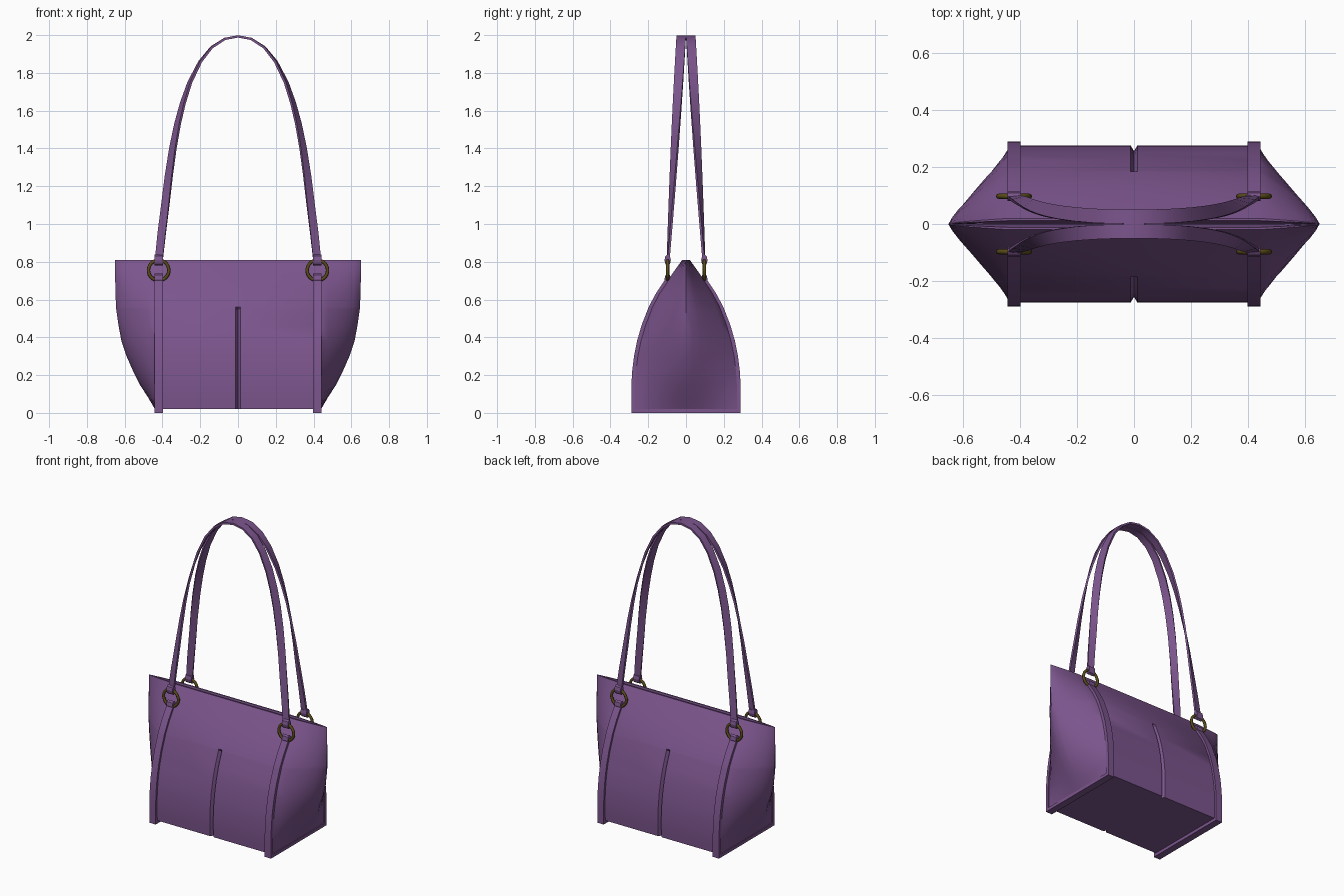
import bpy, bmesh, math
from mathutils import Vector

if "Cube" in bpy.data.objects:
    bpy.data.objects.remove(bpy.data.objects["Cube"], do_unlink=True)


def material(name, colour):
    m = bpy.data.materials.new(name)
    m.use_nodes = True
    m.diffuse_color = colour
    m.node_tree.nodes["Principled BSDF"].inputs["Base Color"].default_value = colour
    return m


PURPLE = material("purple leather", (0.2, 0.09, 0.265, 1))
BRASS = material("dark brass", (0.1, 0.07, 0.01, 1))


def finish(obj, mat, angle=35):
    obj.data.materials.append(mat)
    bpy.ops.object.select_all(action="DESELECT")
    obj.select_set(True)
    bpy.context.view_layer.objects.active = obj
    bpy.ops.object.shade_smooth_by_angle(angle=math.radians(angle))
    return obj


def loft(name, rings, mat):
    """Skin a list of equal closed rings and cap both ends."""
    bm = bmesh.new()
    rows = [[bm.verts.new(p) for p in ring] for ring in rings]
    n = len(rows[0])
    for a, b in zip(rows, rows[1:]):
        for i in range(n):
            j = (i + 1) % n
            bm.faces.new((a[i], a[j], b[j], b[i]))
    bm.faces.new(rows[0])
    bm.faces.new(rows[-1])
    bmesh.ops.recalc_face_normals(bm, faces=bm.faces)
    me = bpy.data.meshes.new(name)
    bm.to_mesh(me)
    bm.free()
    obj = bpy.data.objects.new(name, me)
    bpy.context.collection.objects.link(obj)
    return finish(obj, mat)


def ribbon(name, path, widths, thickness, mat):
    """Sweep a flat strip along a path; widths are half-width vectors."""
    rings = []
    for i, p in enumerate(path):
        before = (p - path[i - 1]).normalized() if i else None
        after = (path[i + 1] - p).normalized() if i + 1 < len(path) else None
        tangent = ((before or after) + (after or before)).normalized()
        w = widths[i] - tangent * widths[i].dot(tangent)
        mitre = 1 / max(0.5, tangent.dot(after or before))
        n = tangent.cross(w).normalized() * thickness / 2 * mitre
        rings.append([p + w + n, p - w + n, p - w - n, p + w - n])
    return loft(name, rings, mat)


# Bag body: height, half depth, and reach of the pointed end
PROFILE = [(0.02, 0.272, 0.44), (0.08, 0.275, 0.475), (0.15, 0.275, 0.52),
           (0.22, 0.271, 0.555), (0.3, 0.261, 0.59), (0.38, 0.245, 0.617),
           (0.46, 0.222, 0.632), (0.55, 0.187, 0.645), (0.56, 0.183, 0.645),
           (0.63, 0.145, 0.649), (0.7, 0.098, 0.65), (0.76, 0.056, 0.65),
           (0.81, 0.02, 0.65)]
CORNER = 0.435


def body_ring(z, depth, reach):
    notch = 0.02 if z <= 0.55 else 0
    front = [(-0.012, depth), (0, depth - notch), (0.012, depth), (CORNER, depth)]
    gusset = []
    for k in (0.85, 0.7, 0.5, 0.3, 0.14):
        gusset.append((CORNER + (reach - CORNER) * (1 - k ** 1.5), depth * k))
    quarter = front[2:] + gusset
    right = quarter + [(reach, 0)] + [(x, -y) for x, y in reversed(quarter)]
    outline = [front[1]] + right + [(0, notch - depth)]
    outline += [(-x, y) for x, y in reversed(right)]
    return [(x, y, z) for x, y in outline]


rings = [body_ring(*row) for row in PROFILE]
# Narrow opening sunk between the lips
rings.append([(x * 0.985, y * 0.6, z) for x, y, z in rings[-1]])
rings.append([(x * 0.97, y * 0.15, z - 0.07) for x, y, z in rings[-1]])
loft("bag_body", rings, PURPLE)

# Vertical straps that run down the front, under the base and up the back
side = [Vector((0, -d - 0.004, z)) for z, d, _ in PROFILE if z < 0.71 and z > 0.05]
side = [Vector((0, -0.279, 0.01))] + side
strap_path = list(reversed(side)) + [Vector((0, -p.y, p.z)) for p in side]

# Carrying handle: half arch from the ring to the crown
ARCH = [(0.42, 0.8), (0.404, 0.95), (0.385, 1.1), (0.367, 1.25), (0.345, 1.4),
        (0.32, 1.53), (0.292, 1.64), (0.255, 1.75), (0.2, 1.86), (0.14, 1.935),
        (0.07, 1.98)]
arch = ARCH + [(0, 1.993)] + [(-x, z) for x, z in reversed(ARCH)]

for label, s in (("right", -1), ("left", 1)):
    ribbon(label + "_body_strap", [p + Vector((0.42 * s, 0, 0)) for p in strap_path],
           [Vector((0.023, 0, 0))] * len(strap_path), 0.02, PURPLE)

for label, s in (("front", -1), ("back", 1)):
    # The handle twists from flat at the crown to facing forward at the rings
    path, widths = [], []
    for x, z in arch:
        f = (2 - z) / 1.2
        a = f * math.radians(85)
        turn = -1 if x > 0 else 1
        path.append(Vector((x, s * (0.025 + 0.07 * f), z)))
        half = 0.025 - 0.004 * f
        widths.append(Vector((turn * math.sin(a), s * math.cos(a), 0)) * half)
    ribbon(label + "_handle", path, widths, 0.012, PURPLE)

    for end, t in (("right", -1), ("left", 1)):
        # Metal ring
        bpy.ops.mesh.primitive_torus_add(
            major_segments=24, minor_segments=8, major_radius=0.054,
            minor_radius=0.009, location=(0.42 * t, 0.097 * s, 0.755),
            rotation=(math.pi / 2, 0, 0))
        ring = bpy.context.object
        ring.name = f"{label}_{end}_ring"
        finish(ring, BRASS, 60)
        # Leather loops folded round the ring
        for part, z in (("lower", 0.708), ("upper", 0.809)):
            bpy.ops.mesh.primitive_cylinder_add(
                vertices=8, radius=1, depth=1, location=(0.42 * t, 0.097 * s, z),
                rotation=(0, math.pi / 2, 0))
            loop = bpy.context.object
            loop.name = f"{label}_{end}_{part}_loop"
            loop.scale = (0.03, 0.017, 0.044)
            finish(loop, PURPLE)
